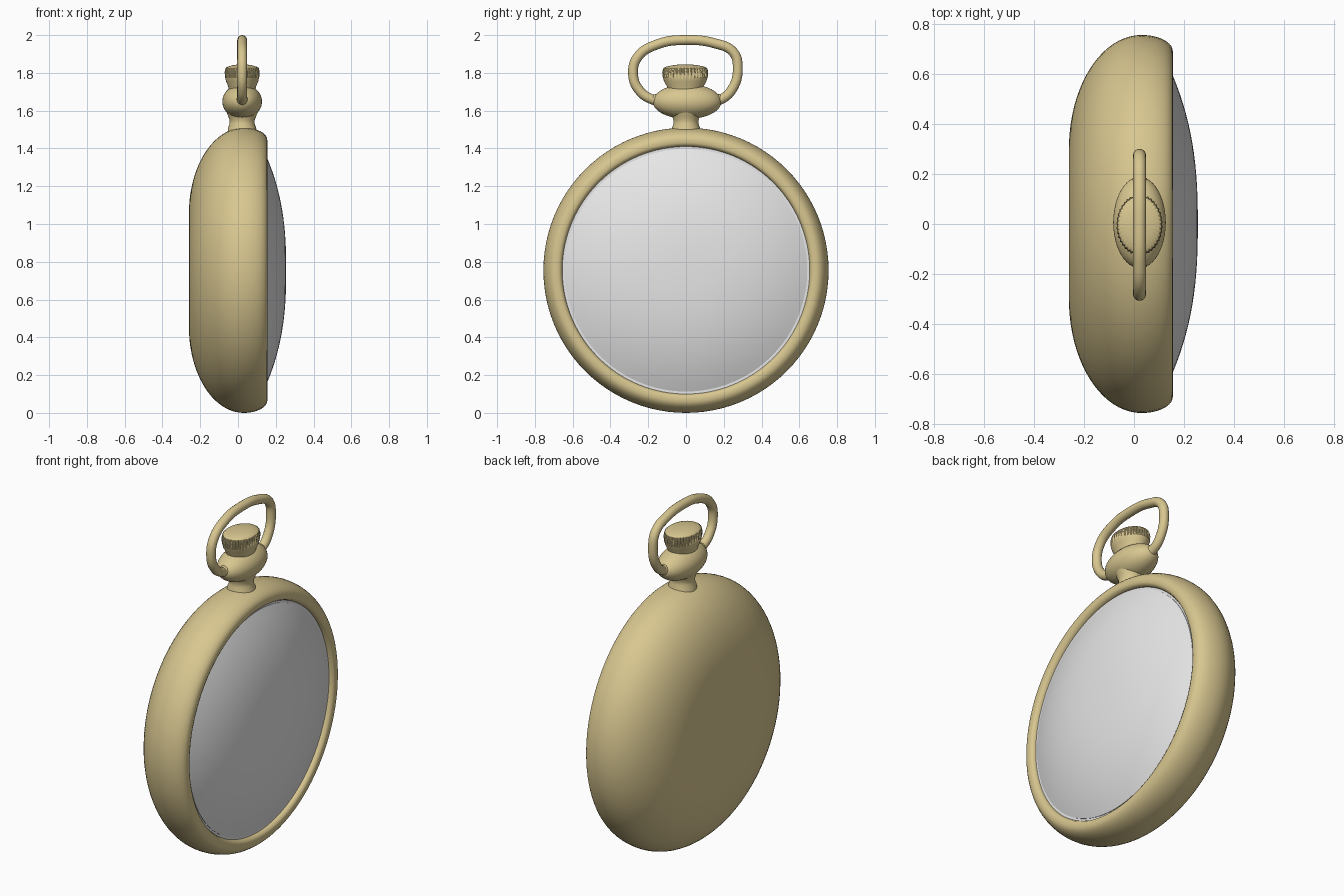
import bpy, bmesh
from math import cos, sin, pi, radians
from mathutils import Vector

cube = bpy.data.objects.get("Cube")
if cube:
    bpy.data.objects.remove(cube, do_unlink=True)


def material(name, rgb):
    m = bpy.data.materials.new(name)
    m.use_nodes = True
    m.diffuse_color = (*rgb, 1)
    m.node_tree.nodes["Principled BSDF"].inputs["Base Color"].default_value = (*rgb, 1)
    return m


gold = material("pale gold", (0.69, 0.57, 0.28))
glass_grey = material("light grey", (0.8, 0.8, 0.8))


def smooth(obj, angle=40):
    bpy.ops.object.select_all(action='DESELECT')
    obj.select_set(True)
    bpy.context.view_layer.objects.active = obj
    bpy.ops.object.shade_smooth_by_angle(angle=radians(angle))


def lathe(name, profile, centre, mat, axis='Z', scale=(1, 1), segments=96, ridge=None, angle=40):
    """Turn (height, radius) points about an axis; ridge(i, height) varies the radius."""
    bm = bmesh.new()
    rings = []
    for h, r in profile:
        ring = []
        for i in range(segments):
            a = 2 * pi * i / segments
            k = r * (ridge(i, h) if ridge else 1)
            u, v = k * cos(a) * scale[0], k * sin(a) * scale[1]
            co = (h, u, v) if axis == 'X' else (u, v, h)
            ring.append(bm.verts.new(Vector(co) + Vector(centre)))
        rings.append(ring)
    for low, high in zip(rings, rings[1:]):
        for i in range(segments):
            j = (i + 1) % segments
            bm.faces.new((low[i], low[j], high[j], high[i]))
    bmesh.ops.remove_doubles(bm, verts=bm.verts, dist=1e-5)
    bmesh.ops.recalc_face_normals(bm, faces=bm.faces)
    mesh = bpy.data.meshes.new(name)
    bm.to_mesh(mesh)
    bm.free()
    obj = bpy.data.objects.new(name, mesh)
    bpy.context.collection.objects.link(obj)
    mesh.materials.append(mat)
    smooth(obj, angle)
    return obj


def ball(name, centre, size, mat):
    bpy.ops.mesh.primitive_uv_sphere_add(segments=48, ring_count=24, radius=1, location=centre)
    obj = bpy.context.object
    obj.name = name
    obj.scale = size
    obj.data.materials.append(mat)
    smooth(obj)


def arc(cx, cr, a, b, start, end, steps):
    """Elliptical part of a profile, angles measured from the outward radius."""
    angles = [radians(start + (end - start) * i / steps) for i in range(steps + 1)]
    return [(cx + a * sin(t), cr + b * cos(t)) for t in angles]


MID = (0, 0, 0.755)
STEM_X = 0.022

# Case: domed back, rounded edge and recessed rim
case = [(-0.26, 0)] + arc(0.03, 0.3, 0.29, 0.455, -90, 0, 20)
case += arc(0.03, 0.69, 0.125, 0.065, 0, 90, 10)[1:]
case += [(0.155, 0.675), (0.15, 0.663), (0.135, 0.655), (0.125, 0.655), (0.125, 0)]
lathe("case", case, MID, gold, axis='X')

# Dial edge and domed glass
lathe("dial", [(0.12, 0.655), (0.13, 0.655), (0.13, 0)], MID, glass_grey, axis='X')
dome = [(0.255 - 0.122 * (i / 16) ** 2.5, 0.642 * i / 16) for i in range(17)]
lathe("glass", dome + [(0.12, 0.642)], MID, glass_grey, axis='X')

# Neck and flattened bulb
neck = [(1.48, 0.078), (1.51, 0.074), (1.53, 0.066), (1.55, 0.066), (1.57, 0.074), (1.6, 0.085)]
lathe("neck", neck, (STEM_X, 0, 0), gold, segments=48)
ball("bulb", (STEM_X, 0.006, 1.648), (0.105, 0.182, 0.092), gold)

# Winding crown with a knurled band
crown = [(1.7, 0.09), (1.73, 0.098), (1.755, 0.112), (1.775, 0.118), (1.78, 0.12), (1.805, 0.122),
         (1.825, 0.116), (1.832, 0.104), (1.84, 0.07), (1.844, 0.035), (1.845, 0)]
lathe("crown", crown, (STEM_X, -0.004, 0), gold, scale=(0.76, 1), segments=160,
      ridge=lambda i, h: 0.96 if 1.777 < h < 1.83 and i % 4 < 2 else 1, angle=30)

# Bow: a round wire loop with rounded ends
path = [(-0.13, 1.65), (-0.18, 1.66), (-0.245, 1.705), (-0.28, 1.79), (-0.255, 1.885), (-0.15, 1.952),
        (0, 1.974), (0.15, 1.957), (0.25, 1.91), (0.274, 1.83), (0.245, 1.715), (0.185, 1.66), (0.13, 1.65)]
curve = bpy.data.curves.new("bow", 'CURVE')
curve.dimensions = '3D'
curve.bevel_depth = 0.026
curve.bevel_resolution = 6
curve.use_fill_caps = True
spline = curve.splines.new('BEZIER')
spline.bezier_points.add(len(path) - 1)
for point, (y, z) in zip(spline.bezier_points, path):
    point.co = (STEM_X, y, z)
    point.handle_left_type = point.handle_right_type = 'AUTO'
curve.materials.append(gold)
bow = bpy.data.objects.new("bow", curve)
bpy.context.collection.objects.link(bow)
bpy.ops.object.select_all(action='DESELECT')
bow.select_set(True)
bpy.context.view_layer.objects.active = bow
bpy.ops.object.convert(target='MESH')
smooth(bpy.context.object)
for side, name in ((1, "left"), (-1, "right")):
    ball("bow_end_" + name, (STEM_X, 0.006 + side * 0.165, 1.658), (0.03, 0.03, 0.03), gold)
